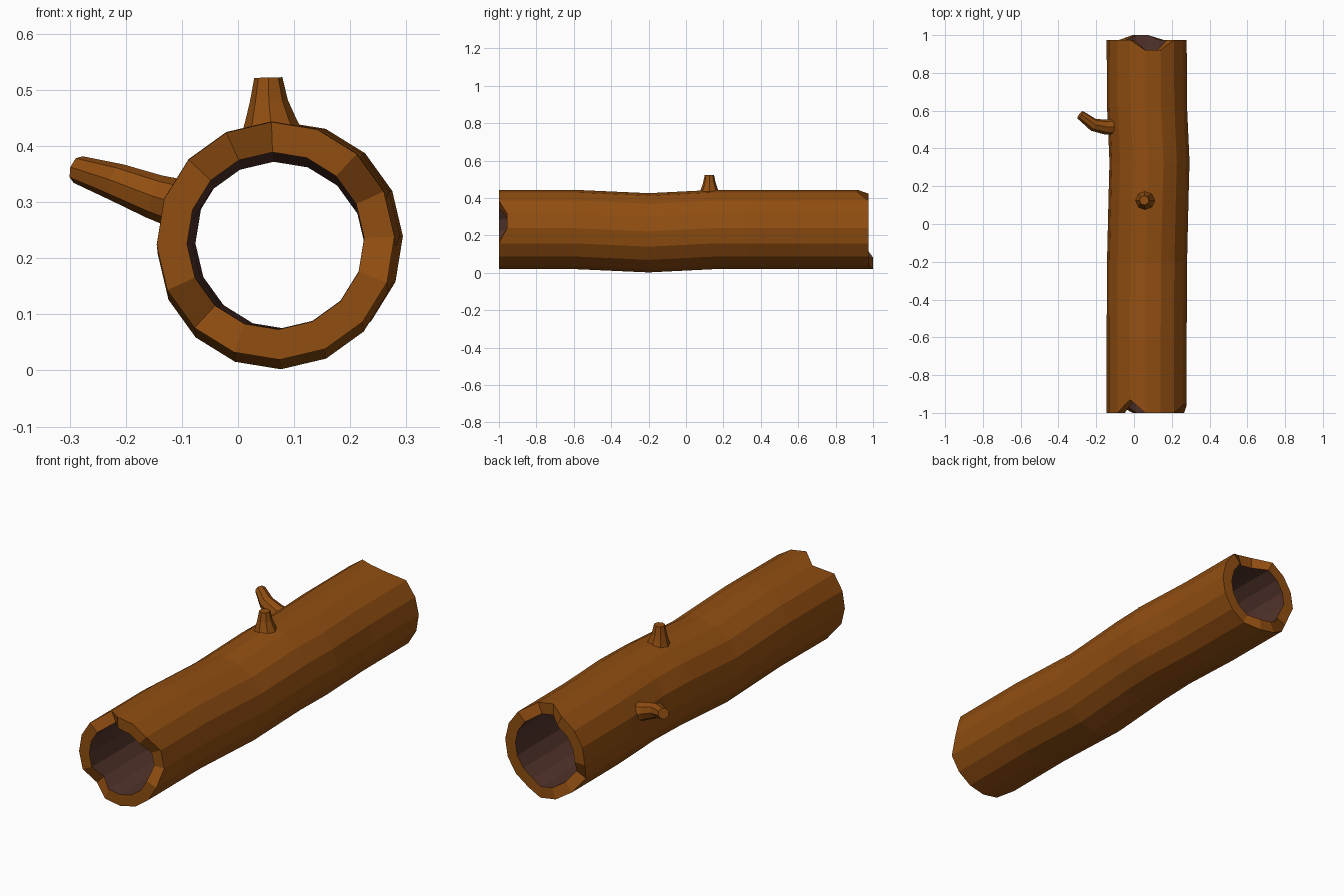
import bpy, bmesh, math
from mathutils import Vector

if "Cube" in bpy.data.objects:
    bpy.data.objects.remove(bpy.data.objects["Cube"])


def material(name, rgb):
    m = bpy.data.materials.new(name)
    m.diffuse_color = (*rgb, 1)
    m.use_nodes = True
    m.node_tree.nodes["Principled BSDF"].inputs["Base Color"].default_value = m.diffuse_color
    return m


BARK = material("bark_brown", (0.283, 0.076, 0.0056))
INNER = material("dark_inner_wood", (0.085, 0.033, 0.024))


def finish(name, bm, mats):
    bmesh.ops.recalc_face_normals(bm, faces=bm.faces)
    me = bpy.data.meshes.new(name)
    bm.to_mesh(me)
    bm.free()
    for m in mats:
        me.materials.append(m)
    ob = bpy.data.objects.new(name, me)
    bpy.context.collection.objects.link(ob)
    return ob


def bridge(bm, a, b, mat=0):
    n = len(a)
    for i in range(n):
        j = (i + 1) % n
        bm.faces.new((a[i], a[j], b[j], b[i])).material_index = mat


# Hollow log: 16-sided tube with a gentle bend and chipped ends
SIDES = 16
CX, CZ = 0.067, 0.231
FRONT_CHIPS = {1: 0.07, 6: 0.04, 12: 0.042, 13: 0.042}
BACK_CHIPS = {0: -0.055, 15: -0.055, 5: -0.035, 7: 0.025, 8: 0.025}
# (y, shift in x, shift in z, chips)
STATIONS = [(-1.0, 0, 0, FRONT_CHIPS), (-0.6, 0, 0.001, {}),
            (-0.2, 0.002, -0.017, {}), (0.14, 0.010, 0.0, {}),
            (0.33, 0.015, 0.001, {}), (0.62, 0.002, 0, {}),
            (0.975, 0, 0, BACK_CHIPS)]


def log_ring(bm, radius, y, dx, dz, chips):
    ring = []
    for k in range(SIDES):
        a = math.radians(92 + 22.5 * k)
        ring.append(bm.verts.new((CX + dx + radius * math.cos(a),
                                  y + chips.get(k, 0),
                                  CZ + dz + radius * math.sin(a))))
    return ring


bm = bmesh.new()
outer = [log_ring(bm, 0.212, *s) for s in STATIONS]
inner = [log_ring(bm, 0.158, *s) for s in STATIONS]
for rings, mat in ((outer, 0), (inner, 1)):
    for a, b in zip(rings, rings[1:]):
        bridge(bm, a, b, mat)
for end in (0, -1):
    bridge(bm, outer[end], inner[end])
finish("hollow_log", bm, (BARK, INNER))


# Branch stubs: tapered 8-sided lofts along a short path
def branch(name, path, radii, sides=8):
    bm = bmesh.new()
    pts = [Vector(p) for p in path]
    rings = []
    for i, (p, r) in enumerate(zip(pts, radii)):
        d = (pts[min(i + 1, len(pts) - 1)] - pts[max(i - 1, 0)]).normalized()
        u = d.cross(Vector((0, 1, 0))).normalized()
        v = d.cross(u)
        ring = []
        for k in range(sides):
            a = 2 * math.pi * k / sides
            ring.append(bm.verts.new(p + r * (math.cos(a) * u + math.sin(a) * v)))
        rings.append(ring)
    for a, b in zip(rings, rings[1:]):
        bridge(bm, a, b)
    bm.faces.new(rings[0])
    bm.faces.new(rings[-1])
    finish(name, bm, (BARK,))


branch("top_branch_stub",
       [(0.06, 0.125, 0.42), (0.058, 0.125, 0.445), (0.055, 0.125, 0.48), (0.054, 0.125, 0.522)],
       [0.056, 0.046, 0.034, 0.025])
branch("side_branch",
       [(-0.09, 0.517, 0.292), (-0.15, 0.513, 0.31), (-0.215, 0.525, 0.335), (-0.285, 0.578, 0.358)],
       [0.046, 0.040, 0.034, 0.025])
